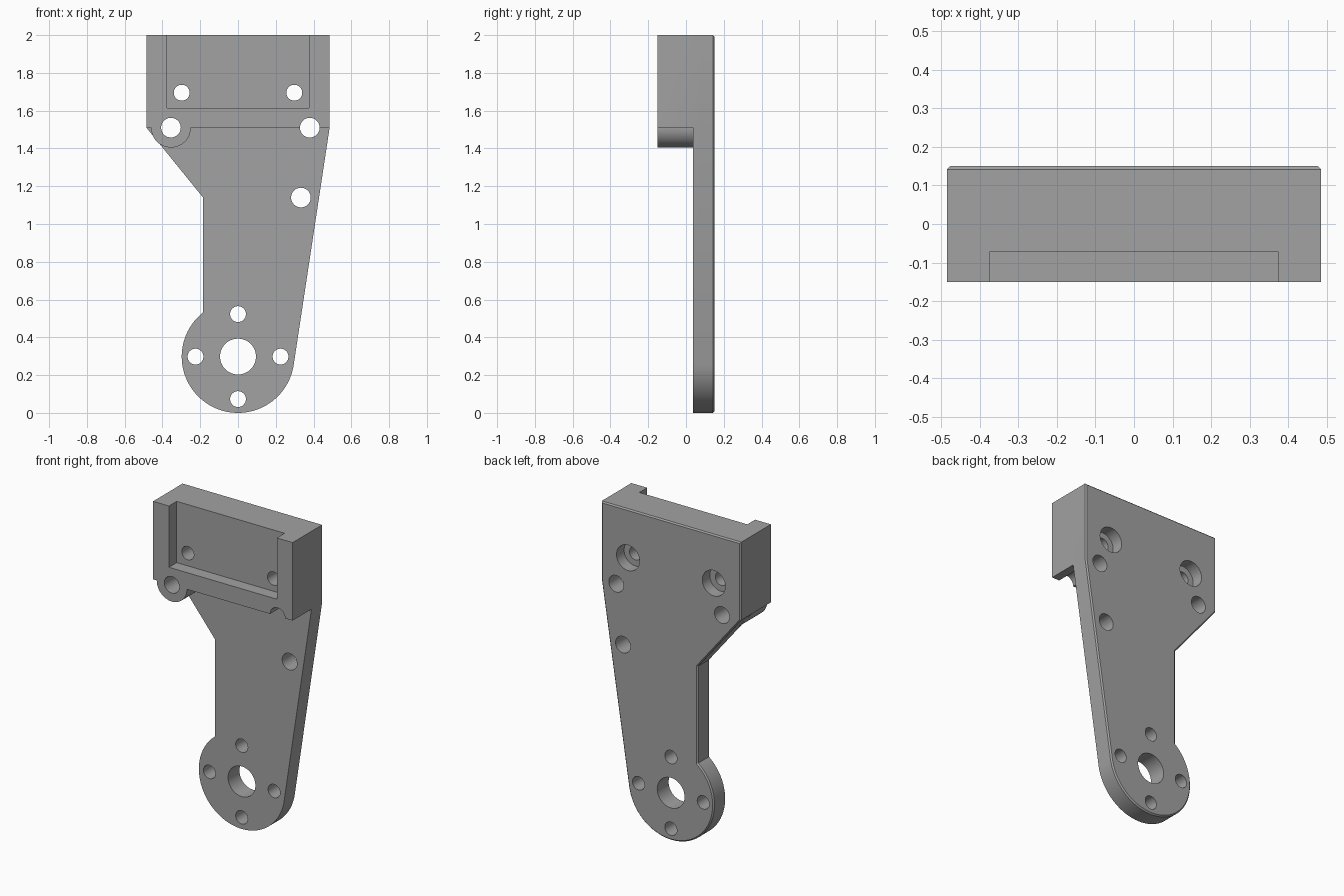
import bpy, bmesh
from math import cos, sin, atan2, acos, hypot, pi, radians

cube = bpy.data.objects.get("Cube")
if cube:
    bpy.data.objects.remove(cube, do_unlink=True)

# Main dimensions
HALF_W, FRONT, STEP, BACK = 0.485, -0.15, 0.037, 0.15
TOP, SHOULDER, CHAMFER = 2.0, 1.51, 0.008
HUB_Z, HUB_R = 0.298, 0.298
WAIST_X, WAIST_Z = -0.185, 1.14

metal = bpy.data.materials.new("plain grey")
metal.use_nodes = True
GREY = (0.36, 0.36, 0.36, 1)
metal.diffuse_color = GREY
metal.node_tree.nodes["Principled BSDF"].inputs["Base Color"].default_value = GREY


def prism(name, outline, y0, y1, chamfer=0):
    """Extrude an (x, z) outline from y0 to y1, optionally chamfering the back rim."""
    bm = bmesh.new()
    face = bm.faces.new([bm.verts.new((x, y0, z)) for x, z in outline])
    moved = bmesh.ops.extrude_face_region(bm, geom=[face])["geom"]
    verts = [g for g in moved if isinstance(g, bmesh.types.BMVert)]
    bmesh.ops.translate(bm, verts=verts, vec=(0, y1 - y0, 0))
    if chamfer:
        rim = [e for e in bm.edges if all(abs(v.co.y - y1) < 1e-5 for v in e.verts)]
        bmesh.ops.bevel(bm, geom=rim, offset=chamfer, segments=1, affect='EDGES')
    bmesh.ops.recalc_face_normals(bm, faces=bm.faces)
    mesh = bpy.data.meshes.new(name)
    bm.to_mesh(mesh)
    bm.free()
    mesh.materials.append(metal)
    obj = bpy.data.objects.new(name, mesh)
    bpy.context.collection.objects.link(obj)
    return obj


def arc(x, z, r, start, end, steps):
    angles = [start + (end - start) * i / steps for i in range(steps + 1)]
    return [(x + r * cos(a), z + r * sin(a)) for a in angles]


def disc(name, x, z, r, y0, y1, steps=48):
    return prism(name, arc(x, z, r, 0, 2 * pi, steps)[:-1], y0, y1)


def box(name, x0, x1, z0, z1, y0, y1):
    return prism(name, [(x0, z0), (x1, z0), (x1, z1), (x0, z1)], y0, y1)


def combine(base, tool, operation):
    """Apply a boolean and discard the tool."""
    mod = base.modifiers.new("combine", 'BOOLEAN')
    mod.object, mod.operation, mod.solver = tool, operation, 'EXACT'
    bpy.context.view_layer.objects.active = base
    bpy.ops.object.modifier_apply(modifier=mod.name)
    bpy.data.objects.remove(tool, do_unlink=True)


# Arm plate: hub arc, tangent right edge, waisted left edge
rise = SHOULDER - HUB_Z
tangent = atan2(rise, HALF_W) - acos(HUB_R / hypot(HALF_W, rise))
neck = pi - acos(-WAIST_X / HUB_R)
outline = [(HALF_W, SHOULDER), (HALF_W, TOP), (-HALF_W, TOP),
           (-HALF_W, SHOULDER), (WAIST_X, WAIST_Z)]
outline += arc(0, HUB_Z, HUB_R, neck, tangent + 2 * pi, 72)
bracket = prism("mounting_bracket", outline, STEP, BACK, CHAMFER)

# Head block and the round lug below it
combine(bracket, box("head_block", -HALF_W, HALF_W, SHOULDER, TOP, FRONT, STEP + 0.04), 'UNION')
combine(bracket, disc("lug", -0.355, SHOULDER, 0.105, FRONT, STEP + 0.03, 64), 'UNION')

# Open-topped pocket in the head
combine(bracket, box("pocket", -0.375, 0.375, 1.615, 2.1, -0.3, -0.073), 'DIFFERENCE')

# Through holes: x, z, radius
holes = [(0, HUB_Z, 0.095), (-0.355, SHOULDER, 0.052), (0.38, SHOULDER, 0.052),
         (0.333, WAIST_Z, 0.052)]
holes += [(0.225 * cos(i * pi / 2), HUB_Z + 0.225 * sin(i * pi / 2), 0.042) for i in range(4)]
holes += [(side * 0.298, 1.695, 0.042) for side in (-1, 1)]
for x, z, r in holes:
    combine(bracket, disc("hole", x, z, r, -0.3, 0.3), 'DIFFERENCE')

# Counterbores on the back of the head
for side in (-1, 1):
    combine(bracket, disc("counterbore", side * 0.298, 1.695, 0.08, BACK - 0.075, 0.3), 'DIFFERENCE')

# Smooth the round walls, keep edges sharp
bpy.ops.object.select_all(action='DESELECT')
bracket.select_set(True)
bpy.context.view_layer.objects.active = bracket
bpy.ops.object.shade_smooth_by_angle(angle=radians(25))
